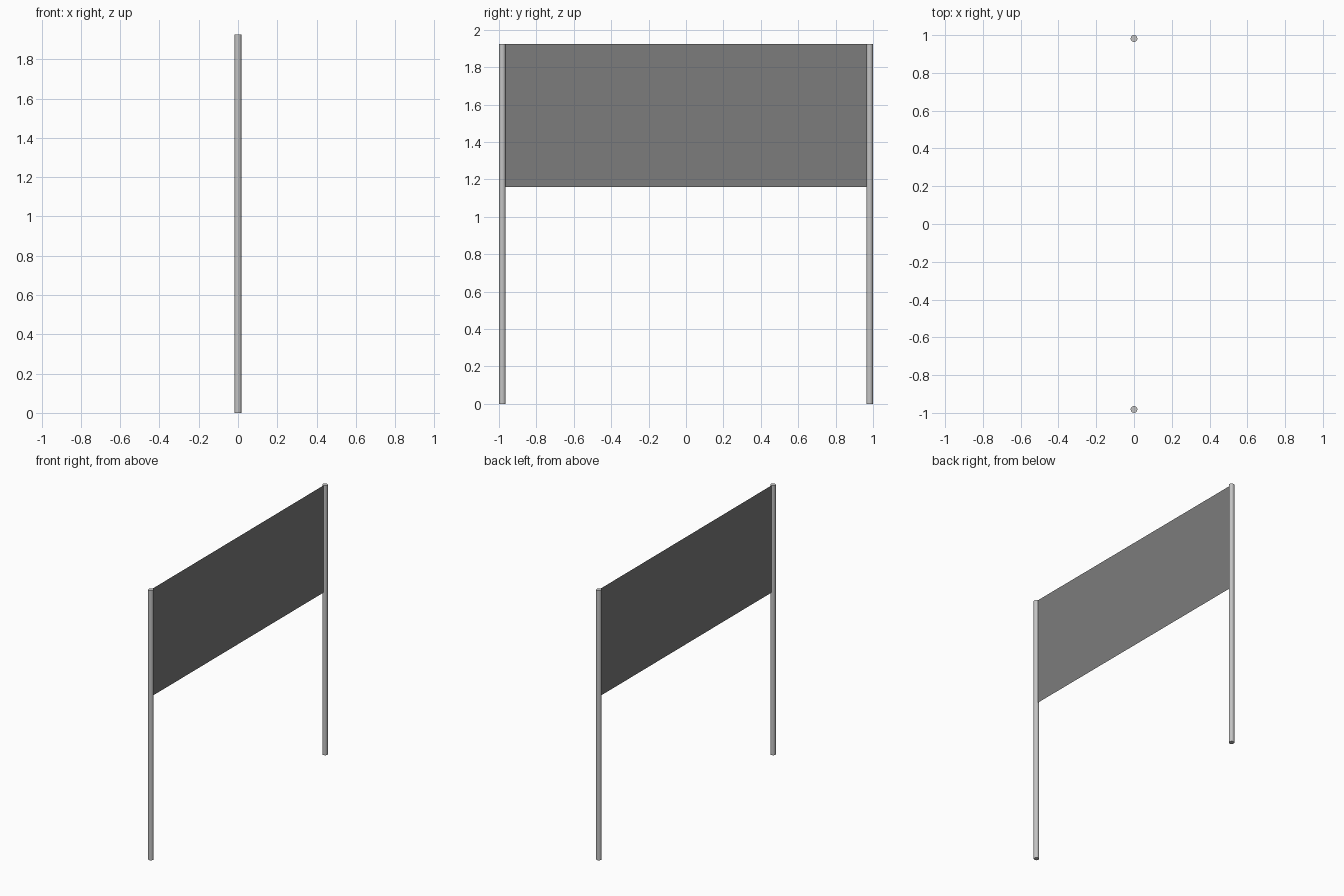
import bpy

cube = bpy.data.objects.get("Cube")
if cube:
    bpy.data.objects.remove(cube, do_unlink=True)

HEIGHT = 1.925
RADIUS = 0.018
POLE_Y = 1 - RADIUS
PANEL_BOTTOM = 1.16


def make_material(name, grey):
    mat = bpy.data.materials.new(name)
    mat.use_nodes = True
    colour = (grey, grey, grey, 1)
    mat.diffuse_color = colour
    mat.node_tree.nodes["Principled BSDF"].inputs["Base Color"].default_value = colour
    return mat


pole_grey = make_material("light grey metal", 0.55)
panel_grey = make_material("dark grey fabric", 0.2)

# Two round upright poles
for name, side in (("front_pole", -1), ("back_pole", 1)):
    bpy.ops.mesh.primitive_cylinder_add(
        vertices=16, radius=RADIUS, depth=HEIGHT,
        location=(0, side * POLE_Y, HEIGHT / 2))
    pole = bpy.context.object
    pole.name = name
    pole.data.materials.append(pole_grey)
    bpy.ops.object.shade_smooth_by_angle()

# Thin sheet stretched between the poles
half = POLE_Y - RADIUS / 2
mesh = bpy.data.meshes.new("banner_panel")
corners = [(0, -half, PANEL_BOTTOM), (0, half, PANEL_BOTTOM),
           (0, half, HEIGHT), (0, -half, HEIGHT)]
mesh.from_pydata(corners, [], [(0, 1, 2, 3)])
mesh.materials.append(panel_grey)
panel = bpy.data.objects.new("banner_panel", mesh)
bpy.context.collection.objects.link(panel)
